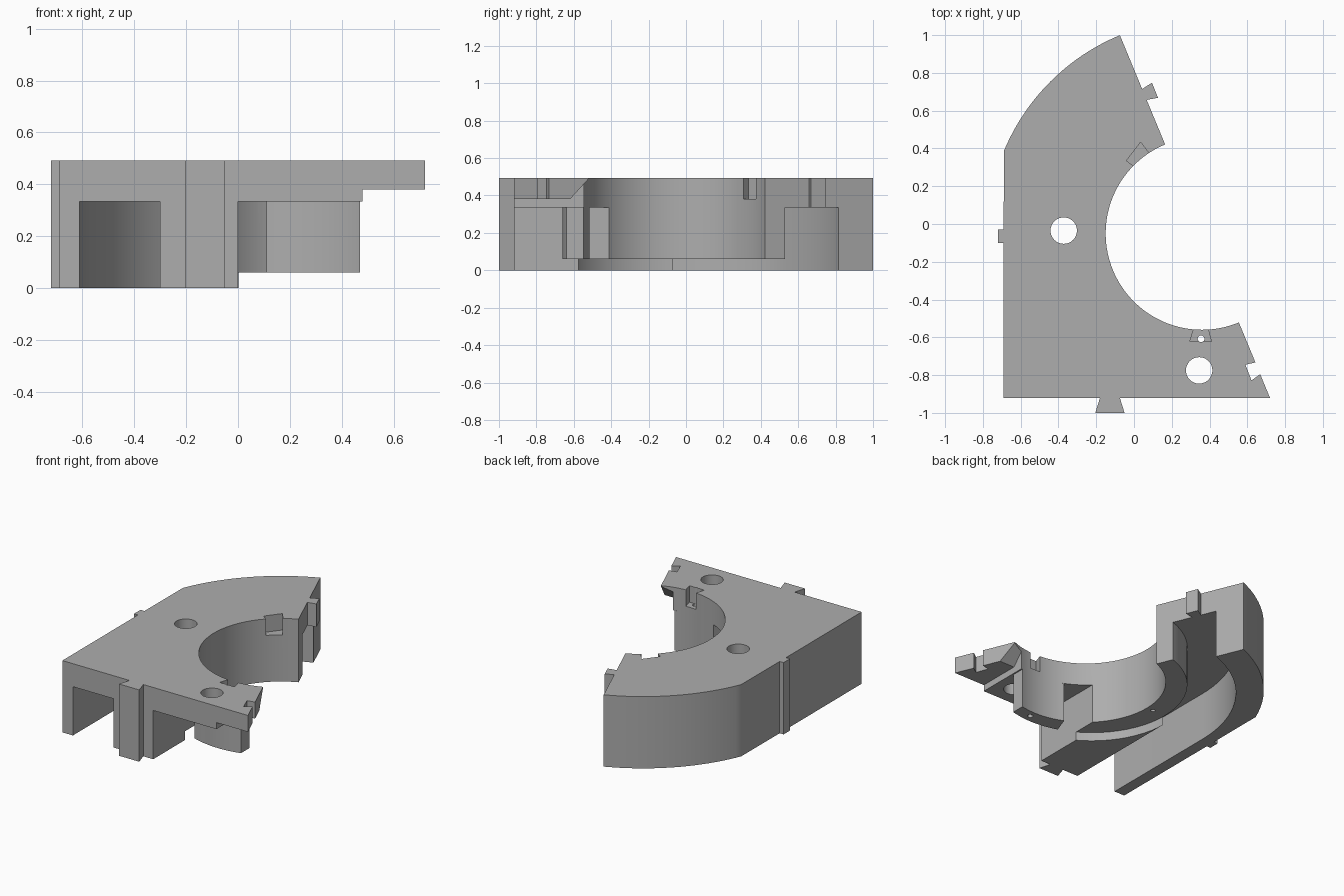
import bpy, bmesh
from math import sin, cos, radians, sqrt
from mathutils import Vector

cube = bpy.data.objects.get("Cube")
if cube:
    bpy.data.objects.remove(cube, do_unlink=True)

TOP, CEILING, PLATE, RECESS = 0.493, 0.335, 0.38, 0.06
CX, CY = 0.36, -0.05          # bore centre
BORE, OUTER = 0.51, 1.136
RX = 0.31                     # centre of the channel bend
RING_R, CHANNEL_R = 0.61, 0.92

grey = bpy.data.materials.new("plain_grey")
grey.use_nodes = True
grey.diffuse_color = (0.42, 0.42, 0.42, 1)
grey.node_tree.nodes["Principled BSDF"].inputs["Base Color"].default_value = (0.42, 0.42, 0.42, 1)


def arc(cx, cy, r, a0, a1, n):
    angles = [radians(a0 + (a1 - a0) * i / n) for i in range(n + 1)]
    return [(cx + r * cos(a), cy + r * sin(a)) for a in angles]


def prism(name, pts, lo, hi, axis="z"):
    """Extrude a flat outline along z, or a (y, z) outline along x."""
    bm = bmesh.new()
    place = (lambda p: (p[0], p[1], lo)) if axis == "z" else (lambda p: (lo, p[0], p[1]))
    push = Vector((0, 0, hi - lo)) if axis == "z" else Vector((hi - lo, 0, 0))
    face = bm.faces.new([bm.verts.new(place(p)) for p in pts])
    res = bmesh.ops.extrude_face_region(bm, geom=[face])
    bmesh.ops.translate(bm, vec=push, verts=[g for g in res["geom"] if isinstance(g, bmesh.types.BMVert)])
    bmesh.ops.recalc_face_normals(bm, faces=bm.faces)
    me = bpy.data.meshes.new(name)
    bm.to_mesh(me)
    bm.free()
    me.materials.append(grey)
    ob = bpy.data.objects.new(name, me)
    bpy.context.collection.objects.link(ob)
    return ob


def select(ob):
    bpy.ops.object.select_all(action="DESELECT")
    ob.select_set(True)
    bpy.context.view_layer.objects.active = ob


def cut(ob, cutter, keep=False):
    cutter.hide_render = True
    select(ob)
    mod = ob.modifiers.new("cut", "BOOLEAN")
    mod.operation, mod.solver, mod.object = "DIFFERENCE", "EXACT", cutter
    bpy.ops.object.modifier_apply(modifier=mod.name)
    if not keep:
        bpy.data.objects.remove(cutter, do_unlink=True)


# housing outline: front dovetail, end socket, bore, outer curve, side tab
outline = [(-0.69, -0.92), (-0.18, -0.92), (-0.205, -1), (-0.05, -1), (-0.075, -0.92),
           (0.72, -0.92), (0.668, -0.795), (0.622, -0.828), (0.59, -0.745), (0.643, -0.733)]
outline += arc(CX, CY, BORE, 292.5, 112.5, 64)
outline += arc(CX, CY, OUTER, 112.5, 157.4, 24)
outline += [(-0.69, -0.03), (-0.72, -0.03), (-0.72, -0.1), (-0.69, -0.1)]
housing = prism("housing", outline, 0, TOP)

# curved channel underneath
channel = [(-0.61, -1.1), (-0.3, -1.1)] + arc(RX, CY, RING_R, 180, 90, 32)
channel += arc(RX, CY, CHANNEL_R, 90, 180, 32)
cut(housing, prism("channel_cutter", channel, -0.1, CEILING))

# recess under the bore rim
cut(housing, prism("recess_cutter", arc(RX, CY, RING_R + 0.001, 0, 354.375, 63), -0.2, RECESS))

# open front cavity and the thinner overhang with its sloped end
cut(housing, prism("cavity_cutter", [(0, -1.1), (1, -1.1), (1, -0.2), (0, -0.2)], -0.1, CEILING))
slope = [(-1.2, -0.15), (0, -0.15), (0, 0.6), (-0.42, 0.6), (-0.62, PLATE), (-1.2, PLATE)]
cut(housing, prism("overhang_cutter", slope, 0.48, 1.1, "x"))

# bolt holes
for x, y in ((-0.372, -0.035), (0.345, -0.775)):
    cut(housing, prism("bolt_cutter", arc(x, y, 0.07, 0, 348.75, 31), -0.1, 0.7))

# pockets at the bore rim
back_pocket = [(-0.04, 0.335), (0.035, 0.433), (0.075, 0.38), (0.1, 0.3), (0.02, 0.29)]
front_pocket = [(0.295, -0.622), (0.41, -0.622), (0.385, -0.53), (0.325, -0.53)]
for pts in (back_pocket, front_pocket):
    cut(housing, prism("pocket_cutter", pts, PLATE, 0.7))

# blind hole under the rim
cut(housing, prism("blind_cutter", arc(-0.2, CY, 0.015, 0, 330, 11), -0.1, 0.2))

# curved wall segment hanging below the front plate
def lower(cx, r, x):
    return CY - sqrt(r * r - (x - cx) ** 2)

N = 20
inner = [0.15 + 0.32 * i / N for i in range(N + 1)]
outer = [0.47 - 0.36 * i / N for i in range(N + 1)]
wall = [(x, lower(CX, BORE, x)) for x in inner] + [(x, lower(RX, RING_R, x)) for x in outer]
segment = prism("bore_wall_segment", wall, RECESS, CEILING)

# pin hole through plate and segment
pin = prism("pin_cutter", arc(0.355, -0.608, 0.018, 0, 337.5, 15), -0.1, 0.7)
cut(housing, pin, keep=True)
cut(segment, pin)

# dovetail key on the back end face
key = prism("end_key", [(0.035, 0.71), (0.048, 0.718), (0.095, 0.748), (0.127, 0.668),
                        (0.072, 0.658), (0.055, 0.655)], CEILING, TOP)

for ob in (housing, segment, key):
    select(ob)
    bpy.ops.object.shade_smooth_by_angle(angle=radians(25))
